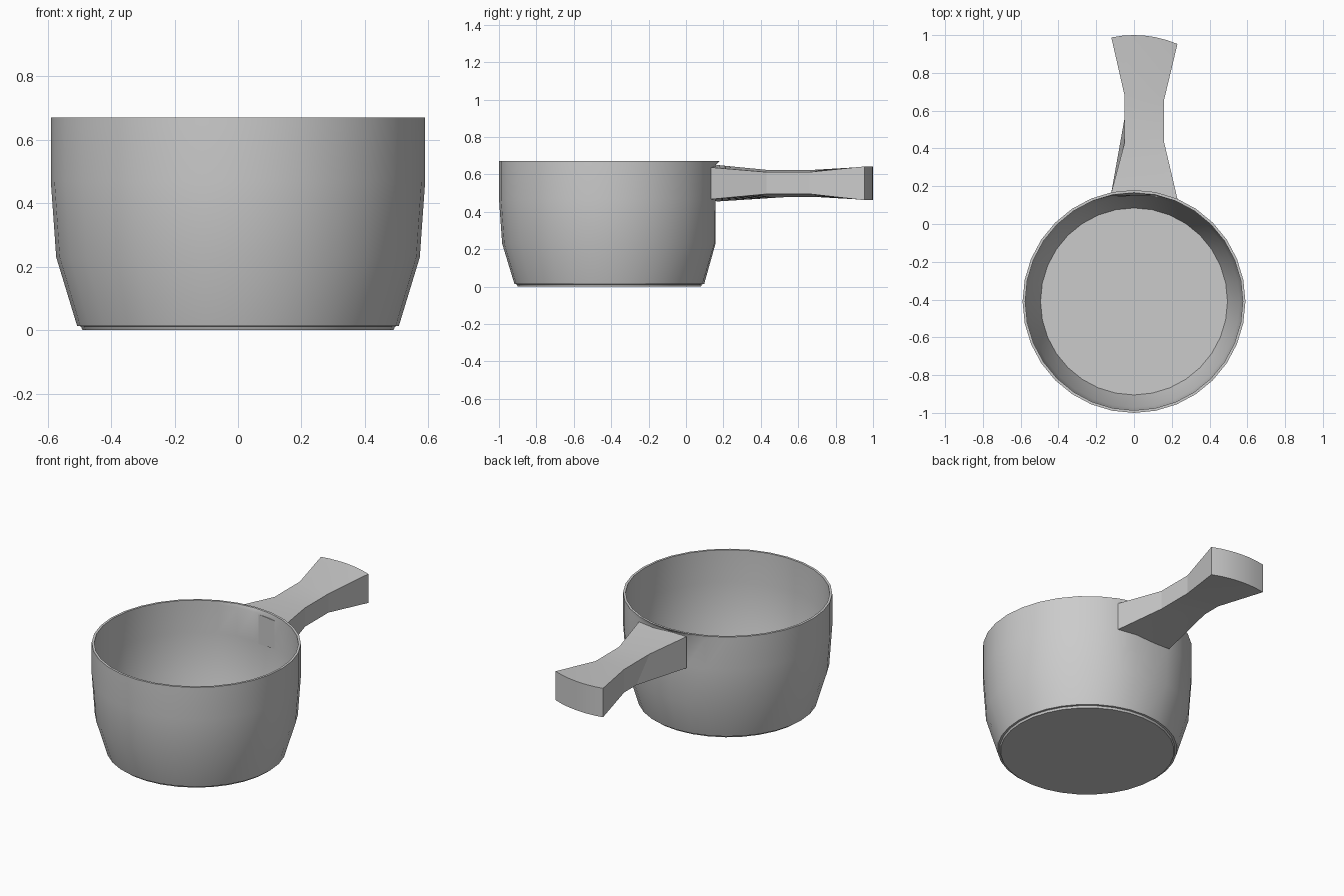
import bpy, bmesh, math

if "Cube" in bpy.data.objects:
    bpy.data.objects.remove(bpy.data.objects["Cube"])

CENTRE_Y = -0.41
SIDES = 32


def finish(name, bm, angle):
    bmesh.ops.recalc_face_normals(bm, faces=bm.faces)
    mesh = bpy.data.meshes.new(name)
    bm.to_mesh(mesh)
    bm.free()
    obj = bpy.data.objects.new(name, mesh)
    bpy.context.collection.objects.link(obj)
    if angle:
        bpy.ops.object.select_all(action='DESELECT')
        obj.select_set(True)
        bpy.context.view_layer.objects.active = obj
        bpy.ops.object.shade_smooth_by_angle(angle=math.radians(angle))
    return obj


# Pot: closed lathe profile (radius, height, furthest y) going up outside, down inside
profile = [(0.49, 0, 9), (0.495, 0.012, 9), (0.507, 0.013, 9), (0.573, 0.23, 0.158),
           (0.59, 0.47, 0.158), (0.59, 0.65, 0.158), (0.59, 0.67, 9),
           (0.576, 0.67, 9), (0.576, 0.65, 0.152), (0.576, 0.47, 0.152),
           (0.56, 0.235, 0.149), (0.495, 0.02, 9)]
bm = bmesh.new()
rings = []
for r, z, limit in profile:
    ring = []
    for i in range(SIDES):
        a = 2 * math.pi * i / SIDES
        # the wall is slightly flattened where the handle joins
        y = min(CENTRE_Y + r * math.sin(a), limit)
        ring.append(bm.verts.new((r * math.cos(a), y, z)))
    rings.append(ring)
for lo, hi in zip(rings, rings[1:]):
    for i in range(SIDES):
        j = (i + 1) % SIDES
        bm.faces.new((lo[i], lo[j], hi[j], hi[i]))
bm.faces.new(rings[0])
bm.faces.new(rings[-1])
finish("pot", bm, 35)

# Handle: sections of (left x, right x, left top y, left bottom y, right y, z top L/R, z bottom L/R)
sections = [
    (-0.12, 0.23, 0.167, 0.167, 0.133, 0.650, 0.637, 0.455, 0.467),
    (-0.05, 0.16, 0.43, 0.56, 0.43, 0.624, 0.612, 0.480, 0.495),
    (-0.05, 0.16, 0.68, 0.68, 0.66, 0.624, 0.612, 0.480, 0.495),
    (-0.12, 0.23, None, None, None, 0.642, 0.642, 0.462, 0.462),
]
ACROSS = 6
bm = bmesh.new()
loops = []
for xl, xr, ylt, ylb, yr, ztl, ztr, zbl, zbr in sections:
    top, bottom = [], []
    for i in range(ACROSS + 1):
        t = i / ACROSS
        mix = lambda a, b: a + (b - a) * t
        x = mix(xl, xr)
        # the outer end follows an arc of the pot's radius
        arc = 0.41 + math.sqrt(0.59 ** 2 - x * x)
        yt, yb = (arc, arc) if yr is None else (mix(ylt, yr), mix(ylb, yr))
        top.append(bm.verts.new((x, yt, mix(ztl, ztr))))
        bottom.append(bm.verts.new((x, yb, mix(zbl, zbr))))
    loops.append(top + bottom[::-1])
n = len(loops[0])
for a, b in zip(loops, loops[1:]):
    for i in range(n):
        j = (i + 1) % n
        bm.faces.new((a[i], a[j], b[j], b[i]))
for loop in (loops[0], loops[-1]):
    for i in range(ACROSS):
        bm.faces.new((loop[i], loop[i + 1], loop[n - 2 - i], loop[n - 1 - i]))
finish("handle", bm, 12)
